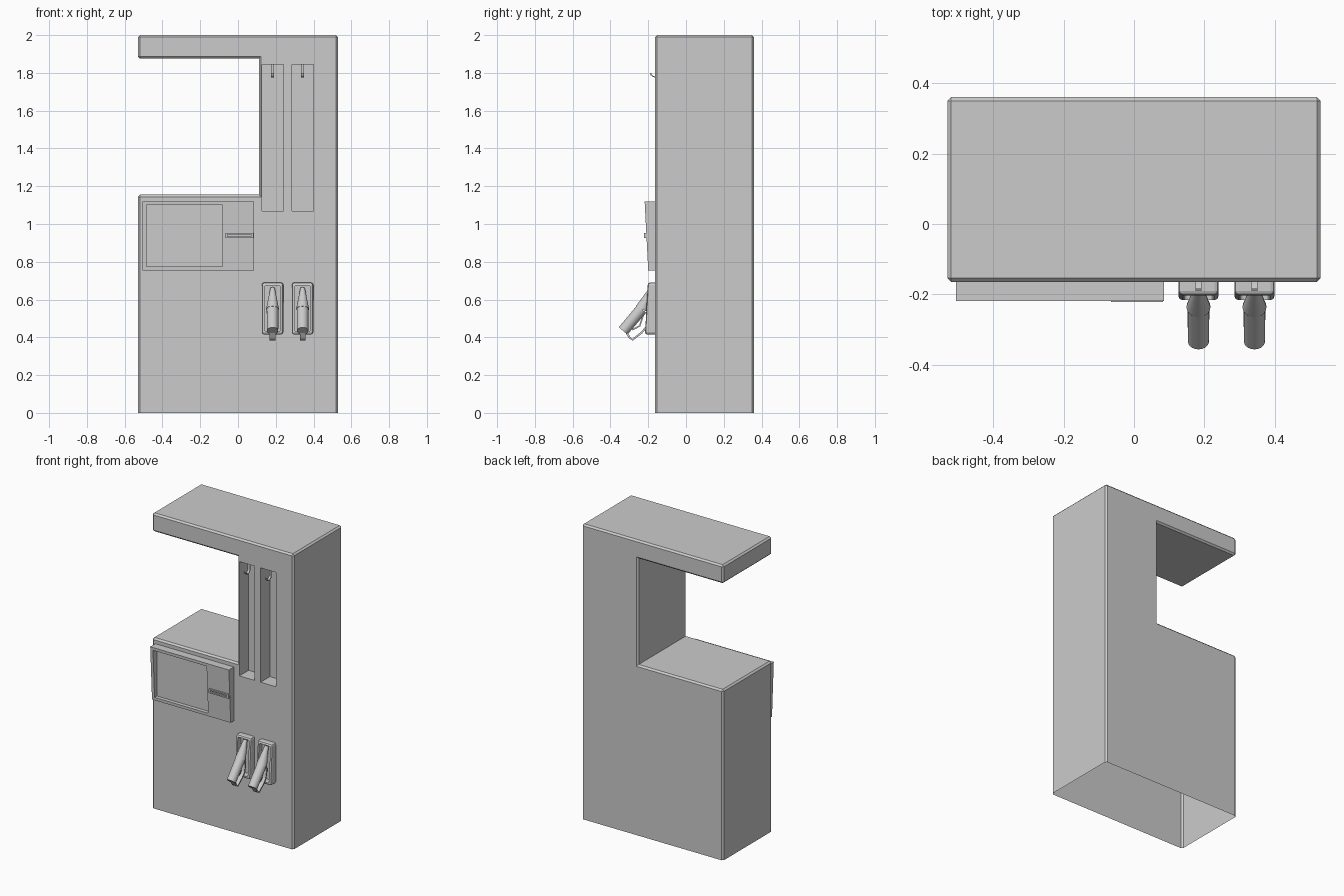
import bpy, bmesh, math
from mathutils import Vector

if "Cube" in bpy.data.objects:
    bpy.data.objects.remove(bpy.data.objects["Cube"])


def finish(name, bm):
    bmesh.ops.recalc_face_normals(bm, faces=bm.faces)
    me = bpy.data.meshes.new(name)
    bm.to_mesh(me)
    bm.free()
    ob = bpy.data.objects.new(name, me)
    bpy.context.collection.objects.link(ob)
    return ob


def prism_bm(pts, a, b, axis):
    """Extrude a closed outline from a to b along x (yz outline) or y (xz outline)."""
    bm = bmesh.new()
    place = (lambda p, t: (t, p[0], p[1])) if axis == 'x' else (lambda p, t: (p[0], t, p[1]))
    lo = [bm.verts.new(place(p, a)) for p in pts]
    hi = [bm.verts.new(place(p, b)) for p in pts]
    bm.faces.new(lo)
    bm.faces.new(hi[::-1])
    for i in range(len(pts)):
        j = (i + 1) % len(pts)
        bm.faces.new((lo[i], hi[i], hi[j], lo[j]))
    bmesh.ops.recalc_face_normals(bm, faces=bm.faces)
    return bm


def slab(name, x0, x1, z0, z1, back, top, bottom, bevel=0.0, upright_only=False):
    """Box whose front leans from y=top (upper edge) to y=bottom (lower edge)."""
    bm = prism_bm([(back, z0), (bottom, z0), (top, z1), (back, z1)], x0, x1, 'x')
    if bevel:
        edges = [e for e in bm.edges if any(v.co.y < back - 1e-4 for v in e.verts)]
        if upright_only:   # only the corners running front to back
            edges = [e for e in edges if abs(e.verts[0].co.y - e.verts[1].co.y) > 0.02]
        bmesh.ops.bevel(bm, geom=edges, offset=bevel, segments=2, profile=0.5,
                        affect='EDGES', clamp_overlap=True)
    return finish(name, bm)


def strip(name, path, thick, x, width):
    """Flat bar of constant thickness following a path in the yz plane."""
    P = [Vector(p) for p in path]
    left, right = [], []
    for i, p in enumerate(P):
        d = (P[min(i + 1, len(P) - 1)] - P[max(i - 1, 0)]).normalized()
        n = Vector((-d.y, d.x)) * thick / 2
        left.append(p + n)
        right.append(p - n)
    return finish(name, prism_bm(left + right[::-1], x - width / 2, x + width / 2, 'x'))


def tube(name, a, b, r1, r2):
    a, b = Vector(a), Vector(b)
    bm = bmesh.new()
    bmesh.ops.create_cone(bm, cap_ends=True, segments=20, radius1=r1, radius2=r2,
                          depth=(b - a).length)
    bm.transform((b - a).to_track_quat('Z', 'Y').to_matrix().to_4x4())
    bmesh.ops.translate(bm, verts=bm.verts, vec=(a + b) / 2)
    ob = finish(name, bm)
    select(ob)
    bpy.ops.object.shade_smooth_by_angle(angle=math.radians(40))
    return ob


def select(ob):
    bpy.ops.object.select_all(action='DESELECT')
    ob.select_set(True)
    bpy.context.view_layer.objects.active = ob


def cut(ob, cutter):
    cutter.hide_render = True
    m = ob.modifiers.new("cut", 'BOOLEAN')
    m.operation, m.solver, m.object = 'DIFFERENCE', 'EXACT', cutter
    select(ob)
    bpy.ops.object.modifier_apply(modifier=m.name)
    bpy.data.objects.remove(cutter)


FRONT, BACK = -0.165, 0.36
HOSE_X = (0.183, 0.342)     # centre of each hose slot and nozzle

# Cabinet: C-shaped outline with small chamfers, base left sharp
outline = [(-0.53, 0), (0.53, 0), (0.53, 2), (-0.53, 2), (-0.53, 1.875),
           (0.11, 1.875), (0.11, 1.155), (-0.53, 1.155)]
bm = prism_bm(outline, FRONT, BACK, 'y')
edges = []
for e in bm.edges:
    on_floor = all(v.co.z < 0.001 for v in e.verts)
    notch_corner = all(abs(v.co.x - 0.11) < 0.001 for v in e.verts) and \
        abs(e.verts[0].co.y - e.verts[1].co.y) > 0.1
    if not on_floor and not notch_corner:
        edges.append(e)
bmesh.ops.bevel(bm, geom=edges, offset=0.011, segments=1, affect='EDGES')
cabinet = finish("cabinet", bm)

# Tall hose slots cut into the column
for x in HOSE_X:
    cut(cabinet, slab("slot_cutter", x - 0.057, x + 0.057, 1.07, 1.845, -0.065, -0.25, -0.25))

# The cabinet is open underneath
bm = bmesh.new()
bm.from_mesh(cabinet.data)
floor = [f for f in bm.faces if all(v.co.z < 0.001 for v in f.verts)]
bmesh.ops.delete(bm, geom=floor, context='FACES')
bm.to_mesh(cabinet.data)
bm.free()

# Display panel with sunken screen
panel = slab("display_panel", -0.505, 0.085, 0.755, 1.12, FRONT + 0.005, -0.219, -0.2)
cut(panel, slab("screen_cutter", -0.485, -0.083, 0.775, 1.10, -0.176, -0.3, -0.3))

# Card reader with a thin slit
reader = slab("card_reader", -0.065, 0.083, 0.925, 0.953, -0.19, -0.222, -0.221)
cut(reader, slab("slit_cutter", -0.055, 0.07, 0.934, 0.944, -0.212, -0.3, -0.3))

for i, x in enumerate(HOSE_X, 1):
    # Hose hook hanging in the top of the slot
    bend = [(-0.165 + 0.022 * math.cos(t), 1.799 - 0.02 * math.sin(t))
            for t in (math.pi * k / 6 for k in range(7))]
    strip(f"hose_hook_{i}", [(-0.143, 1.845)] + bend, 0.006, x, 0.016)

    # Nozzle holster: rounded frame around a recess
    holster = slab(f"nozzle_holster_{i}", x - 0.057, x + 0.057, 0.415, 0.69,
                   FRONT + 0.003, -0.202, -0.217, 0.012)
    cut(holster, slab("holster_cutter", x - 0.042, x + 0.042, 0.43, 0.675,
                      -0.17, -0.3, -0.3, 0.012, True))

    # Nozzle: grip, tapered head and trigger guard
    tube(f"nozzle_grip_{i}", (x, -0.333, 0.434), (x, -0.235, 0.55), 0.030, 0.031)
    tube(f"nozzle_head_{i}", (x, -0.235, 0.55), (x, -0.181, 0.66), 0.034, 0.012)
    strip(f"trigger_guard_{i}",
          [(-0.315, 0.425), (-0.298, 0.398), (-0.283, 0.387), (-0.235, 0.425),
           (-0.21, 0.455), (-0.2, 0.50), (-0.205, 0.57)], 0.010, x, 0.03)
    strip(f"trigger_{i}", [(-0.285, 0.44), (-0.245, 0.46), (-0.222, 0.53)], 0.008, x, 0.016)
